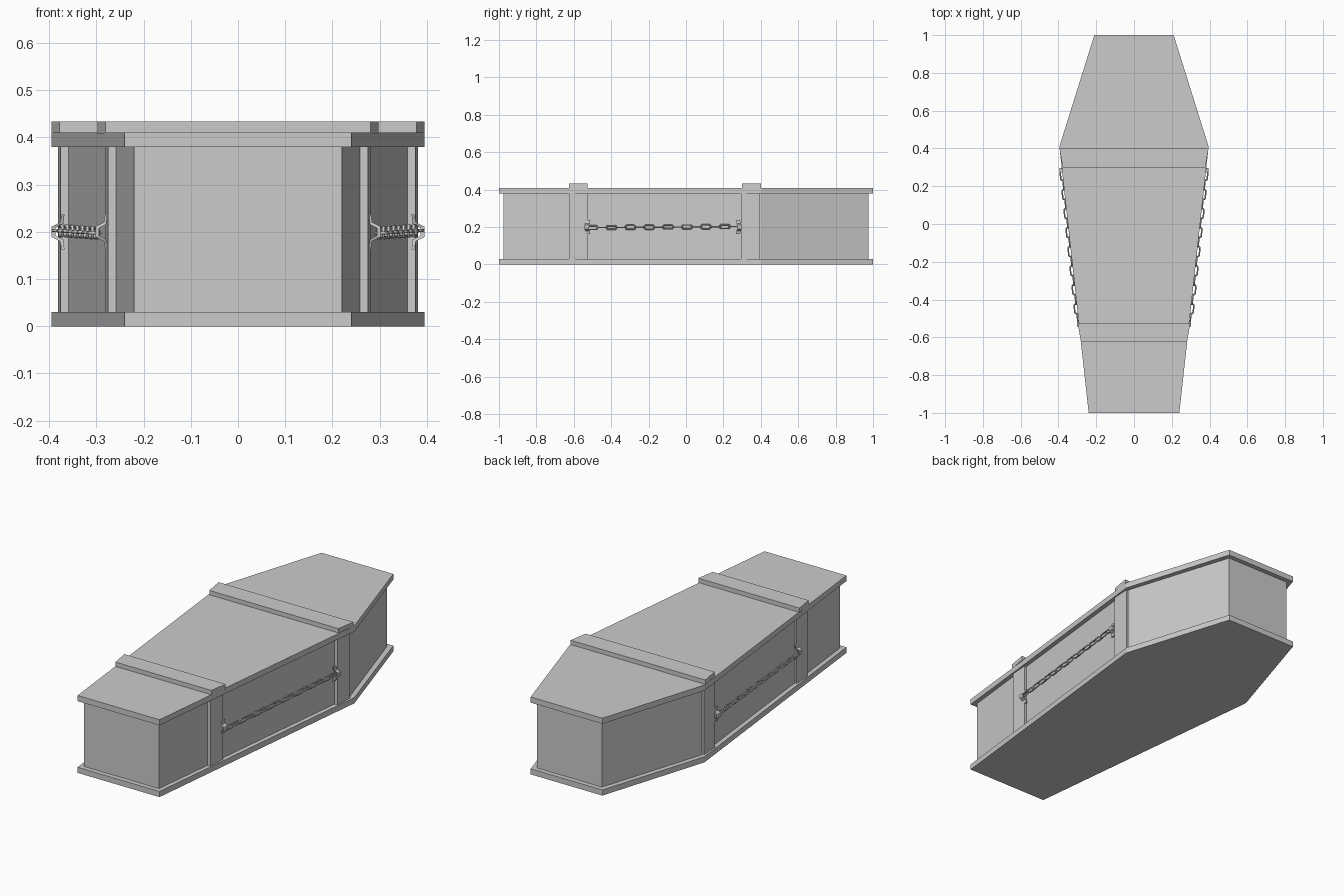
import bpy, bmesh, math
from mathutils import Vector, Matrix

if "Cube" in bpy.data.objects:
    bpy.data.objects.remove(bpy.data.objects["Cube"])


def make_object(name, bm):
    bmesh.ops.recalc_face_normals(bm, faces=bm.faces)
    me = bpy.data.meshes.new(name)
    bm.to_mesh(me)
    bm.free()
    ob = bpy.data.objects.new(name, me)
    bpy.context.collection.objects.link(ob)
    return ob


def prism(name, pts, z0, z1):
    bm = bmesh.new()
    face = bm.faces.new([bm.verts.new((x, y, z0)) for x, y in pts])
    ext = bmesh.ops.extrude_face_region(bm, geom=[face])
    vs = [v for v in ext["geom"] if isinstance(v, bmesh.types.BMVert)]
    bmesh.ops.translate(bm, verts=vs, vec=(0, 0, z1 - z0))
    return make_object(name, bm)


def outline(half):
    return half + [(-x, y) for x, y in reversed(half)]


# half outlines (right side, foot to head)
plate = outline([(0.24, -1), (0.395, 0.41), (0.21, 1)])
shell = outline([(0.22, -0.975), (0.371, 0.405), (0.19, 0.975)])


def side_x(y):
    return 0.22 + (0.371 - 0.22) * (y + 0.975) / 1.38


# base, body and lid
prism("base_plate", plate, 0, 0.03)
prism("body", shell, 0.03, 0.38)
prism("lid", plate, 0.38, 0.41)

# lid battens and side battens
for label, y0, y1, x0, x1 in (("foot", -0.625, -0.527, 0.281, 0.297),
                              ("head", 0.30, 0.402, 0.378, 0.395)):
    prism(label + "_lid_batten", outline([(x0, y0), (x1, y1)]), 0.408, 0.433)
    for s in (-1, 1):
        a, b = (y0, y1) if label == "foot" else (0.295, 0.393)
        pts = [(s * (side_x(a) - 0.01), a), (s * (side_x(a) + 0.017), a),
               (s * (side_x(b) + 0.011), b), (s * (side_x(b) - 0.01), b)]
        prism(label + "_side_batten", pts, 0.03, 0.38)


# one stadium-shaped chain link along local y, lying flat in the y-z plane
def add_link(bm, mat, straight=0.0165, rad=0.0105, wire=0.004, n=12, m=6):
    rings = []
    for i in range(n):
        t = 2 * math.pi * (i + 0.5) / n
        off = straight if math.sin(t) > 0 else -straight
        ring = []
        for j in range(m):
            p = 2 * math.pi * j / m
            r = rad + wire * math.cos(p)
            co = Vector((wire * math.sin(p), r * math.sin(t) + off, r * math.cos(t)))
            ring.append(bm.verts.new(mat @ co))
        rings.append(ring)
    for i in range(n):
        a, b = rings[i], rings[(i + 1) % n]
        for j in range(m):
            k = (j + 1) % m
            bm.faces.new((a[j], b[j], b[k], a[k])).smooth = True


# chains along both sides
LINKS = 16
for s in (-1, 1):
    start = Vector((s * 0.297, -0.525, 0.197))
    end = Vector((s * 0.382, 0.283, 0.203))
    yaw = Matrix.Rotation(-math.atan2(end.x - start.x, end.y - start.y), 4, 'Z')
    bm = bmesh.new()
    for i in range(LINKS):
        pos = start.lerp(end, (i + 0.5) / LINKS)
        roll = Matrix.Rotation(math.pi / 2 * (i % 2), 4, 'Y')
        add_link(bm, Matrix.Translation(pos) @ yaw @ roll)
    make_object("chain", bm)

    # chain brackets: bent metal strips with flared flanges
    outer = [(0.0, -0.037), (0.006, -0.037), (0.009, -0.020), (0.027, -0.011),
             (0.027, 0.011), (0.009, 0.020), (0.006, 0.037), (0.0, 0.037)]
    inner = [(0.002, 0.017), (0.019, 0.008), (0.019, -0.008), (0.002, -0.017)]
    for yc, d in ((-0.545, 1), (0.30, -1)):
        bm = bmesh.new()
        base = side_x(yc) + 0.008
        vs = []
        for x, z in outer + inner:
            # middle of the strip sits nearer the batten, flanges reach along the chain
            y = yc + d * 0.012 * min(1, abs(z) / 0.037)
            vs.append(bm.verts.new((s * (base + x), y, 0.2 + z)))
        face = bm.faces.new(vs)
        ext = bmesh.ops.extrude_face_region(bm, geom=[face])
        nv = [v for v in ext["geom"] if isinstance(v, bmesh.types.BMVert)]
        bmesh.ops.translate(bm, verts=nv, vec=(0, d * 0.022, 0))
        bmesh.ops.triangulate(bm, faces=[f for f in bm.faces if len(f.verts) > 4])
        make_object("chain_bracket", bm)
